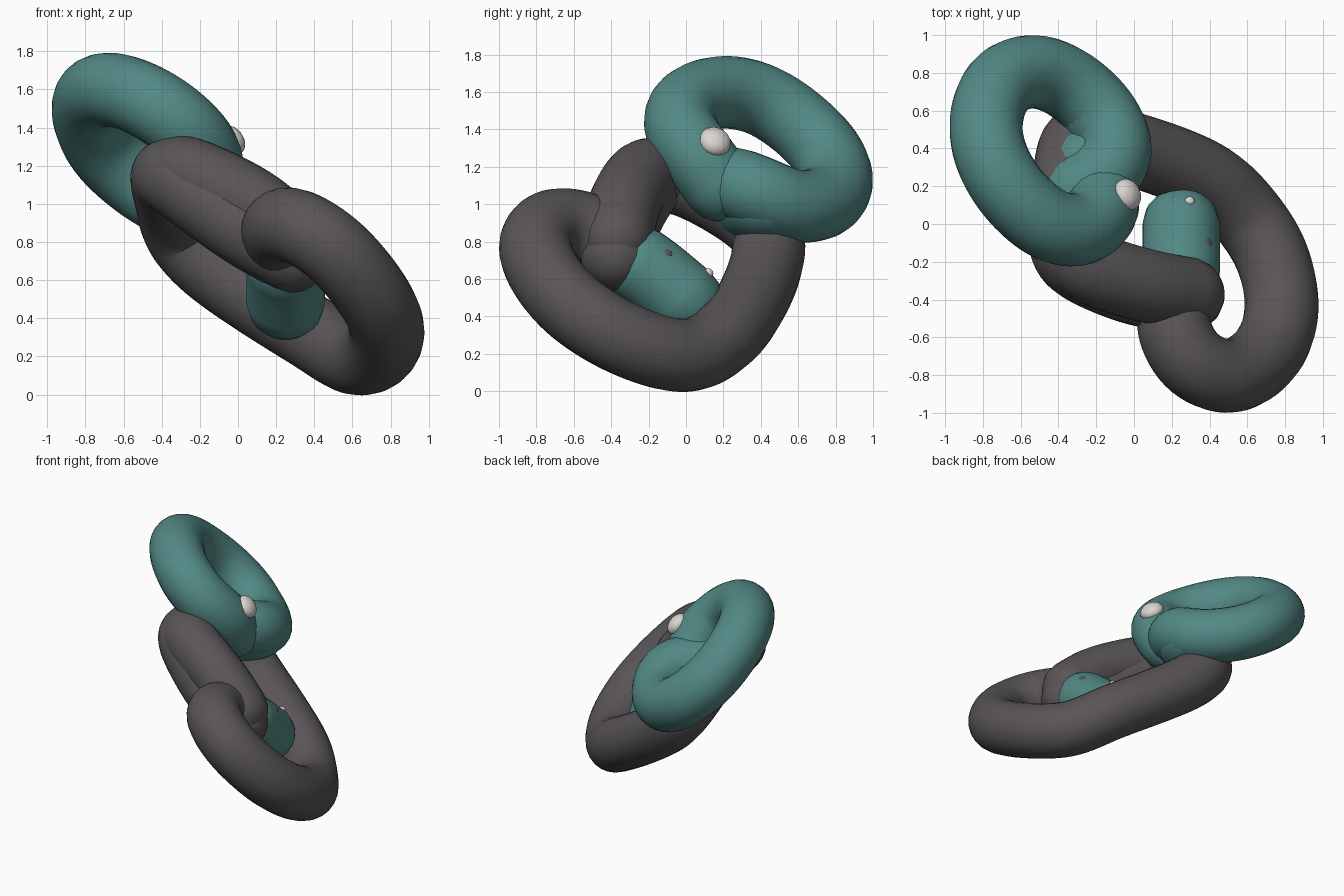
import bpy, bmesh, math
from mathutils import Vector

if "Cube" in bpy.data.objects:
    bpy.data.objects.remove(bpy.data.objects["Cube"])


def material(name, rgb):
    m = bpy.data.materials.new(name)
    m.diffuse_color = (*rgb, 1)
    m.use_nodes = True
    m.node_tree.nodes["Principled BSDF"].inputs["Base Color"].default_value = m.diffuse_color
    return m


TEAL = material("teal", (0.085, 0.25, 0.235))
CHARCOAL = material("charcoal", (0.1, 0.09, 0.096))
WHITE = material("off white", (0.7, 0.67, 0.63))


def spline(pts, steps=7):
    """Smooth path through the control points."""
    p = [Vector(q) for q in pts]
    p = [2 * p[0] - p[1]] + p + [2 * p[-1] - p[-2]]
    out = []
    for i in range(1, len(p) - 2):
        a, b, c, d = p[i - 1:i + 3]
        for k in range(steps):
            t = k / steps
            out.append(0.5 * (2 * b + (c - a) * t + (2 * a - 5 * b + 4 * c - d) * t * t
                              + (3 * b - a - 3 * c + d) * t ** 3))
    out.append(p[-2])
    # relax the path a little for even bends
    for _ in range(6):
        out = [out[0]] + [(out[i - 1] + 2 * out[i] + out[i + 1]) / 4
                          for i in range(1, len(out) - 1)] + [out[-1]]
    return out


def finish(name, bm, mat):
    bmesh.ops.recalc_face_normals(bm, faces=bm.faces)
    me = bpy.data.meshes.new(name)
    bm.to_mesh(me)
    bm.free()
    me.materials.append(mat)
    for f in me.polygons:
        f.use_smooth = True
    ob = bpy.data.objects.new(name, me)
    bpy.context.collection.objects.link(ob)
    return ob


def tube(name, pts, r, mat, sides=24):
    """Round tube along a path with domed ends."""
    path = spline(pts)
    n = len(path)
    tan = [(path[min(i + 1, n - 1)] - path[max(i - 1, 0)]).normalized() for i in range(n)]
    rings = [(path[0] - tan[0] * r * math.sin(a), tan[0], r * math.cos(a))
             for a in (1.5, 1.2, 0.8, 0.4)]
    rings += [(path[i], tan[i], r) for i in range(n)]
    rings += [(path[-1] + tan[-1] * r * math.sin(a), tan[-1], r * math.cos(a))
              for a in (0.4, 0.8, 1.2, 1.5)]
    bm = bmesh.new()
    u = tan[0].orthogonal().normalized()
    loops = []
    for c, t, rad in rings:
        u = (u - t * u.dot(t)).normalized()
        v = t.cross(u)
        loops.append([bm.verts.new(c + rad * (math.cos(a) * u + math.sin(a) * v))
                      for a in (2 * math.pi * k / sides for k in range(sides))])
    for a, b in zip(loops, loops[1:]):
        for k in range(sides):
            j = (k + 1) % sides
            bm.faces.new((a[k], a[j], b[j], b[k]))
    bm.faces.new(loops[0])
    bm.faces.new(loops[-1])
    return finish(name, bm, mat)


def blob(name, loc, normal, size, depth, mat):
    """Flattened ball facing along a normal."""
    bm = bmesh.new()
    bmesh.ops.create_uvsphere(bm, u_segments=16, v_segments=10, radius=1)
    bmesh.ops.scale(bm, vec=(size, size, depth), verts=bm.verts)
    ob = finish(name, bm, mat)
    ob.location = loc
    ob.rotation_euler = Vector(normal).to_track_quat('Z', 'Y').to_euler()


# Long charcoal coil that loops back onto itself
tube("dark_coil", [
    (0.22, -0.4, 0.8), (0.215, -0.57, 0.88), (0.32, -0.74, 0.88), (0.52, -0.81, 0.75),
    (0.71, -0.68, 0.52), (0.785, -0.45, 0.34), (0.735, -0.18, 0.22), (0.6, 0.04, 0.193),
    (0.41, 0.23, 0.31), (0.12, 0.355, 0.49), (-0.15, 0.43, 0.68), (-0.3, 0.43, 0.85),
    (-0.34, 0.25, 1.0), (-0.37, 0.0, 1.13), (-0.34, -0.17, 1.14), (-0.18, -0.27, 1.02),
    (0.06, -0.355, 0.85), (0.285, -0.375, 0.73)], 0.196, CHARCOAL)

# Upper half of the thick front strand
tube("dark_front_strand", [(-0.35, -0.08, 1.16), (-0.27, -0.21, 1.16), (-0.1, -0.28, 1.09),
                           (0.1, -0.335, 0.98), (0.285, -0.37, 0.82)], 0.195, CHARCOAL)

# Teal tip that emerges from the end of the coil
tube("teal_tip", [(0.25, -0.25, 0.68), (0.25, -0.18, 0.63), (0.25, -0.1, 0.565),
                  (0.25, -0.01, 0.49)], 0.206, TEAL)

# Upper teal ring, its ends crossing each other
tube("teal_ring", [
    (-0.17, 0.18, 1.1), (-0.17, 0.07, 1.25), (-0.28, -0.03, 1.4), (-0.46, 0.0, 1.53),
    (-0.65, 0.17, 1.6), (-0.765, 0.38, 1.57), (-0.78, 0.58, 1.45), (-0.7, 0.75, 1.28),
    (-0.53, 0.81, 1.12), (-0.34, 0.74, 1.01), (-0.17, 0.58, 0.99), (-0.095, 0.4, 1.06),
    (-0.16, 0.26, 1.11), (-0.3, 0.17, 1.1)], 0.194, TEAL)

# Lower half of the thick ring end
tube("teal_ring_end", [(-0.2, 0.6, 0.99), (-0.12, 0.45, 1.01), (-0.16, 0.37, 1.01),
                       (-0.28, 0.31, 1.0)], 0.19, TEAL)

# Pale knob on the ring, and small dots on the tip
blob("pale_knob", (-0.035, 0.155, 1.335), (0.75, 0.3, 0.6), 0.087, 0.06, WHITE)
blob("pale_dot", (0.295, 0.12, 0.632), (0.2, 0.6, 0.75), 0.027, 0.025, WHITE)
blob("dark_dot", (0.383, -0.105, 0.735), (0.65, 0.25, 0.7), 0.036, 0.025, CHARCOAL)
